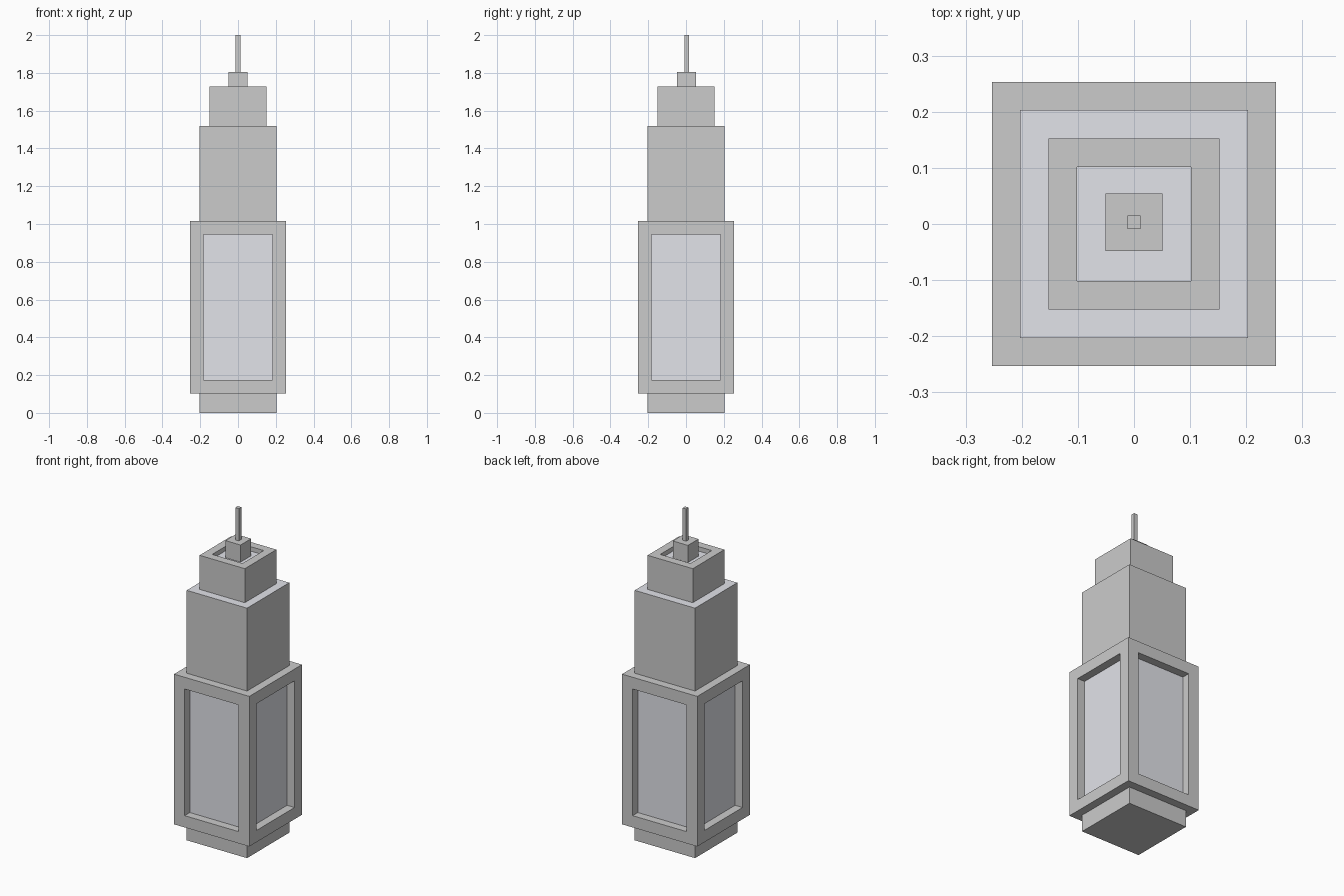
import bpy
import bmesh

if "Cube" in bpy.data.objects:
    bpy.data.objects.remove(bpy.data.objects["Cube"])


def material(name, rgb):
    mat = bpy.data.materials.new(name)
    mat.diffuse_color = (*rgb, 1)
    mat.use_nodes = True
    mat.node_tree.nodes["Principled BSDF"].inputs["Base Color"].default_value = mat.diffuse_color
    return mat


CONCRETE = material("concrete", (0.8, 0.8, 0.8))
GLASS = material("glass", (0.76, 0.77, 0.82))


def stepped_shell(name, profile, y_off=0.0, cap_bottom=True, glass_bands=(),
                  glass_top=False, window_band=None):
    """Square rings (half width, z) joined bottom to top into one shell."""
    bm = bmesh.new()
    rings = [[bm.verts.new((sx * h, sy * h + y_off, z))
              for sx, sy in ((-1, -1), (1, -1), (1, 1), (-1, 1))]
             for h, z in profile]
    windows = []
    for band, (low, high) in enumerate(zip(rings, rings[1:])):
        for i in range(4):
            j = (i + 1) % 4
            face = bm.faces.new((low[i], low[j], high[j], high[i]))
            face.material_index = int(band in glass_bands)
            if band == window_band:
                windows.append(face)
    if cap_bottom:
        bm.faces.new(rings[0][::-1])
    bm.faces.new(rings[-1]).material_index = int(glass_top)
    bm.normal_update()

    # Recessed window panels: inset the wall, then push the pane inward
    if windows:
        bmesh.ops.inset_individual(bm, faces=windows, thickness=0.101)
        moved = bmesh.ops.extrude_discrete_faces(bm, faces=windows)["faces"]
        for pane in moved:
            pane.normal_update()
            shift = pane.normal * -0.05
            pane.material_index = 1
            bmesh.ops.translate(bm, verts=pane.verts[:], vec=shift)

    mesh = bpy.data.meshes.new(name)
    bm.to_mesh(mesh)
    bm.free()
    mesh.materials.append(CONCRETE)
    mesh.materials.append(GLASS)
    obj = bpy.data.objects.new(name, mesh)
    bpy.context.collection.objects.link(obj)
    return obj


# Plinth, main block with windows, setbacks and sunken roof
stepped_shell("tower_body", [
    (0.203, 0.0), (0.203, 0.103),
    (0.253, 0.103), (0.253, 1.016),
    (0.203, 1.016), (0.203, 1.52),
    (0.152, 1.52), (0.152, 1.727),
    (0.102, 1.727), (0.102, 1.70),
], glass_bands=(5,), glass_top=True, window_band=2)

# Rooftop block with the thin mast on it
stepped_shell("roof_block_and_mast", [
    (0.051, 1.70), (0.051, 1.804),
    (0.012, 1.804), (0.012, 2.0),
], y_off=0.003, cap_bottom=False)
